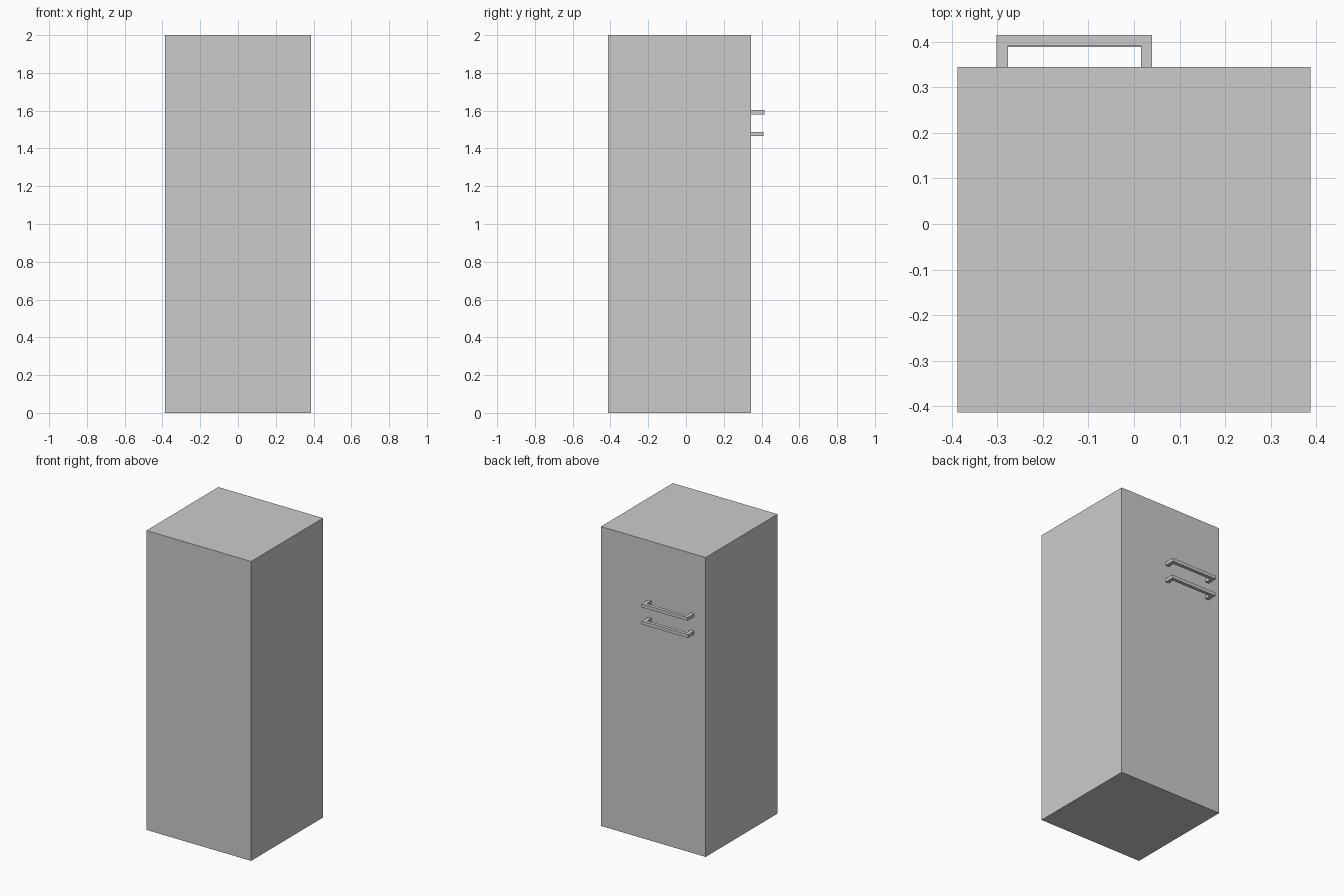
import bpy, bmesh

if "Cube" in bpy.data.objects:
    bpy.data.objects.remove(bpy.data.objects["Cube"])


def extruded(name, outline, z0, z1):
    """Solid made by extruding an XY outline from z0 to z1."""
    bm = bmesh.new()
    face = bm.faces.new([bm.verts.new((x, y, z0)) for x, y in outline])
    ext = bmesh.ops.extrude_face_region(bm, geom=[face])
    top = [v for v in ext["geom"] if isinstance(v, bmesh.types.BMVert)]
    bmesh.ops.translate(bm, verts=top, vec=(0, 0, z1 - z0))
    bmesh.ops.recalc_face_normals(bm, faces=bm.faces)
    mesh = bpy.data.meshes.new(name)
    bm.to_mesh(mesh)
    bm.free()
    obj = bpy.data.objects.new(name, mesh)
    bpy.context.collection.objects.link(obj)
    return obj


X, FRONT, BACK = 0.387, -0.414, 0.345

# cabinet body
extruded("cabinet_body", [(-X, FRONT), (X, FRONT), (X, BACK), (-X, BACK)], 0, 2)


# U-shaped bar handles on the back face
def handle(name, reach, inner, z0, z1):
    l, r, t = -0.302, 0.04, 0.025
    extruded(name, [(l, BACK), (l, reach), (r, reach), (r, BACK),
                    (r - t, BACK), (r - t, inner), (l + t, inner), (l + t, BACK)], z0, z1)


handle("upper_handle", 0.415, 0.392, 1.581, 1.603)
handle("lower_handle", 0.411, 0.388, 1.465, 1.487)
